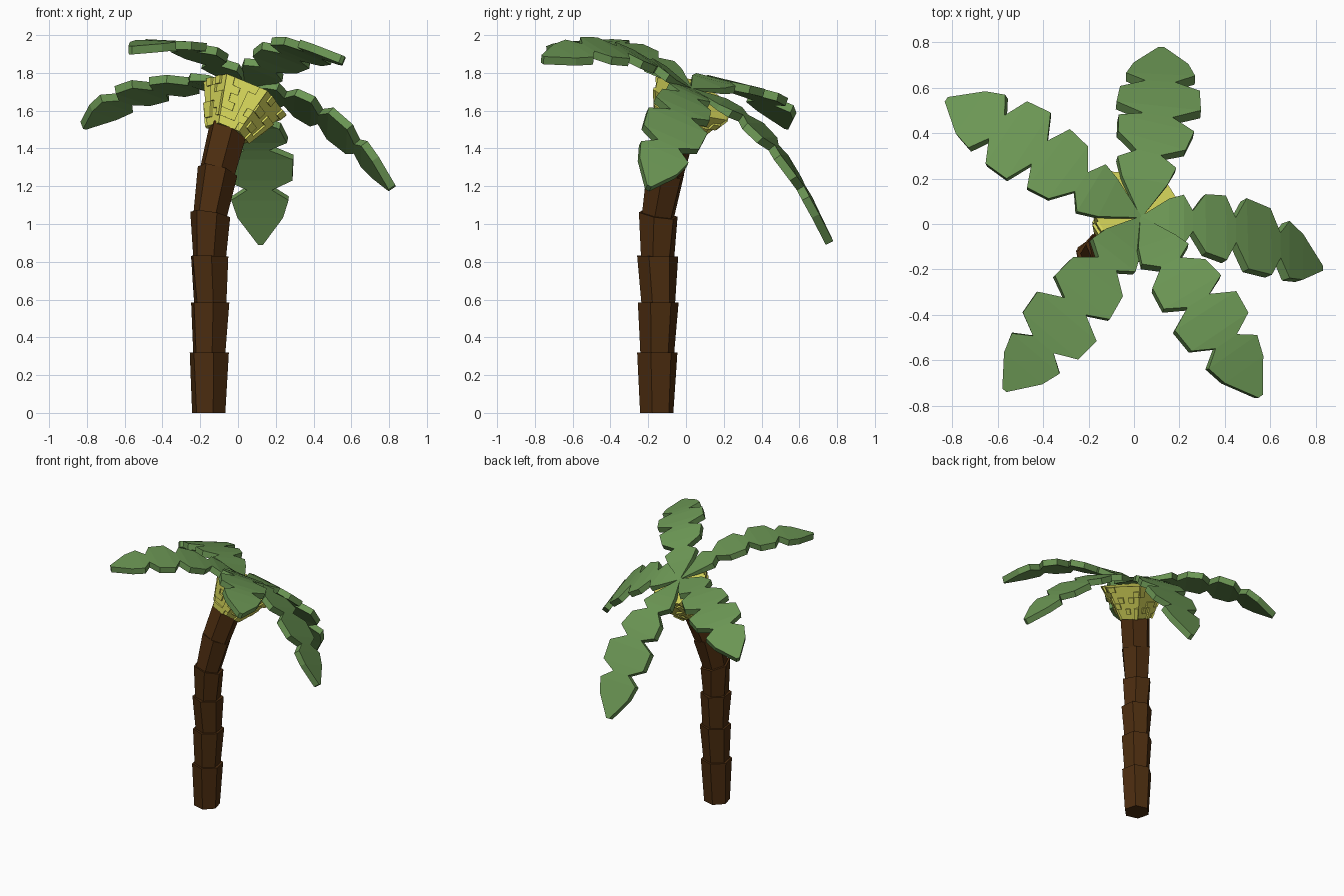
import bpy, bmesh, math, random
from mathutils import Vector

if "Cube" in bpy.data.objects:
    bpy.data.objects.remove(bpy.data.objects["Cube"])

random.seed(4)
UP = Vector((0, 0, 1))
TILT = Vector((0.38, 0.38, 0.84)).normalized()   # direction the crown leans


def material(name, rgb):
    m = bpy.data.materials.new(name)
    m.diffuse_color = (*rgb, 1)
    m.use_nodes = True
    m.node_tree.nodes["Principled BSDF"].inputs["Base Color"].default_value = m.diffuse_color
    return m


BROWN = material("bark_brown", (0.072, 0.026, 0.005))
YELLOW = material("crown_yellow", (0.72, 0.72, 0.11))
GREEN = material("leaf_green", (0.15, 0.31, 0.09))


def finish(bm, name, mat):
    bmesh.ops.recalc_face_normals(bm, faces=bm.faces)
    me = bpy.data.meshes.new(name)
    bm.to_mesh(me)
    bm.free()
    me.materials.append(mat)
    ob = bpy.data.objects.new(name, me)
    bpy.context.collection.objects.link(ob)
    return ob


def ring(center, normal, radius, sides, start):
    """Points of a regular polygon lying across the given normal."""
    turn = UP.rotation_difference(Vector(normal).normalized())
    pts = []
    for i in range(sides):
        a = math.radians(start) + 2 * math.pi * i / sides
        pts.append(Vector(center) + turn @ Vector((math.cos(a) * radius, math.sin(a) * radius, 0)))
    return pts


def loft(bm, loops):
    """Skin closed loops; returns the side faces."""
    rows = [[bm.verts.new(p) for p in lp] for lp in loops]
    n = len(rows[0])
    sides = []
    for a, b in zip(rows, rows[1:]):
        for i in range(n):
            j = (i + 1) % n
            sides.append(bm.faces.new((a[i], a[j], b[j], b[i])))
    bm.faces.new(rows[0][::-1])
    bm.faces.new(rows[-1])
    return sides


# Trunk: stacked six-sided segments, each flaring towards its top
joints = [  # x (= y), z, lean
    (-0.155, 0.00, 0.0), (-0.152, 0.32, 0.0), (-0.147, 0.585, 0.0), (-0.150, 0.83, 0.02),
    (-0.147, 1.05, 0.17), (-0.108, 1.28, 0.29), (-0.055, 1.49, 0.45)]
bm = bmesh.new()
for k, (lo, hi) in enumerate(zip(joints, joints[1:])):
    start = 285 + (random.uniform(-7, 7) if k else 0)
    base_r = 0.091 if k < 5 else 0.100
    loft(bm, [ring((lo[0], lo[0], lo[1]), (lo[2], lo[2], 1), base_r, 6, start),
              ring((hi[0], hi[0], hi[1]), (hi[2], hi[2], 1), 0.109, 6, start + random.uniform(-6, 6))])
finish(bm, "trunk", BROWN)

# Crown: flared cone with raised bark scales
SIDES, ROWS, COLS = 6, 6, 5
foot = Vector((-0.056, -0.056, 1.475))
loops = []
for r in range(ROWS + 1):
    f = r / ROWS
    corners = ring(foot + TILT * 0.235 * f, TILT, 0.117 + 0.118 * f, SIDES, 240)
    loops.append([corners[i].lerp(corners[(i + 1) % SIDES], c / COLS)
                  for i in range(SIDES) for c in range(COLS)])
bm = bmesh.new()
sides = loft(bm, loops)
bmesh.ops.recalc_face_normals(bm, faces=bm.faces)
scales = [f for f in sides if random.random() < 0.4]
for f in bmesh.ops.extrude_discrete_faces(bm, faces=scales)["faces"]:
    f.normal_update()
    bmesh.ops.translate(bm, verts=f.verts, vec=f.normal * 0.012)
finish(bm, "crown", YELLOW)


# Fronds: one shared lobed outline swept along five different curved spines
OUTLINE = [(0, 0.004), (0.16, 0.095), (0.24, 0.12), (0.29, 0.05), (0.36, 0.14), (0.47, 0.155),
           (0.52, 0.06), (0.58, 0.17), (0.70, 0.16), (0.75, 0.06), (0.80, 0.138), (0.88, 0.11),
           (1.0, 0.012)]
ROOT = (0.03, 0.03, 1.715)
SPINES = {  # roll towards the crown lean, width factor, spine points
    "frond_back": (0.0, 1.1, [(0.055, 0.27, 1.585), (0.10, 0.45, 1.42), (0.115, 0.61, 1.19), (0.12, 0.76, 0.90)]),
    "frond_left": (0.35, 1.05, [(-0.20, 0.16, 1.745), (-0.40, 0.30, 1.72), (-0.60, 0.42, 1.66), (-0.82, 0.54, 1.52)]),
    "frond_right": (1.0, 1.0, [(0.22, 0.01, 1.675), (0.42, -0.03, 1.58), (0.63, -0.10, 1.41), (0.815, -0.20, 1.19)]),
    "frond_front_right": (0.6, 1.0, [(0.14, -0.15, 1.82), (0.27, -0.33, 1.90), (0.40, -0.52, 1.915), (0.55, -0.76, 1.87)]),
    "frond_front_left": (0.8, 1.0, [(-0.10, -0.15, 1.84), (-0.25, -0.35, 1.93), (-0.40, -0.53, 1.95), (-0.57, -0.73, 1.92)]),
}


def along(pts, t):
    """Smooth curve through the points, t from 0 to 1."""
    ext = [2 * pts[0] - pts[1]] + pts + [2 * pts[-1] - pts[-2]]
    x = min(max(t, 0), 1) * (len(pts) - 1)
    i = min(int(x), len(pts) - 2)
    u = x - i
    a, b, c, d = ext[i:i + 4]
    return 0.5 * (2 * b + (c - a) * u + (2 * a - 5 * b + 4 * c - d) * u ** 2 + (3 * b - a - 3 * c + d) * u ** 3)


for name, (roll, wide, spine) in SPINES.items():
    pts = [Vector(ROOT)] + [Vector(p) for p in spine]
    loops = []
    for t, w in OUTLINE:
        w *= wide
        c = along(pts, t)
        tangent = (along(pts, t + 0.03) - along(pts, t - 0.03)).normalized()
        # near the root every frond lies on the crown, further out it rolls its own way
        mix = 1 + (roll - 1) * min(1, t / 0.3)
        side = tangent.cross(UP.lerp(TILT, mix)).normalized()
        up = side.cross(tangent).normalized()
        h = 0.5 * min(0.044, 0.008 + 0.16 * t)
        loops.append([c - side * w + up * h, c + side * w + up * h,
                      c + side * w - up * h, c - side * w - up * h])
    bm = bmesh.new()
    loft(bm, loops)
    finish(bm, name, GREEN)
